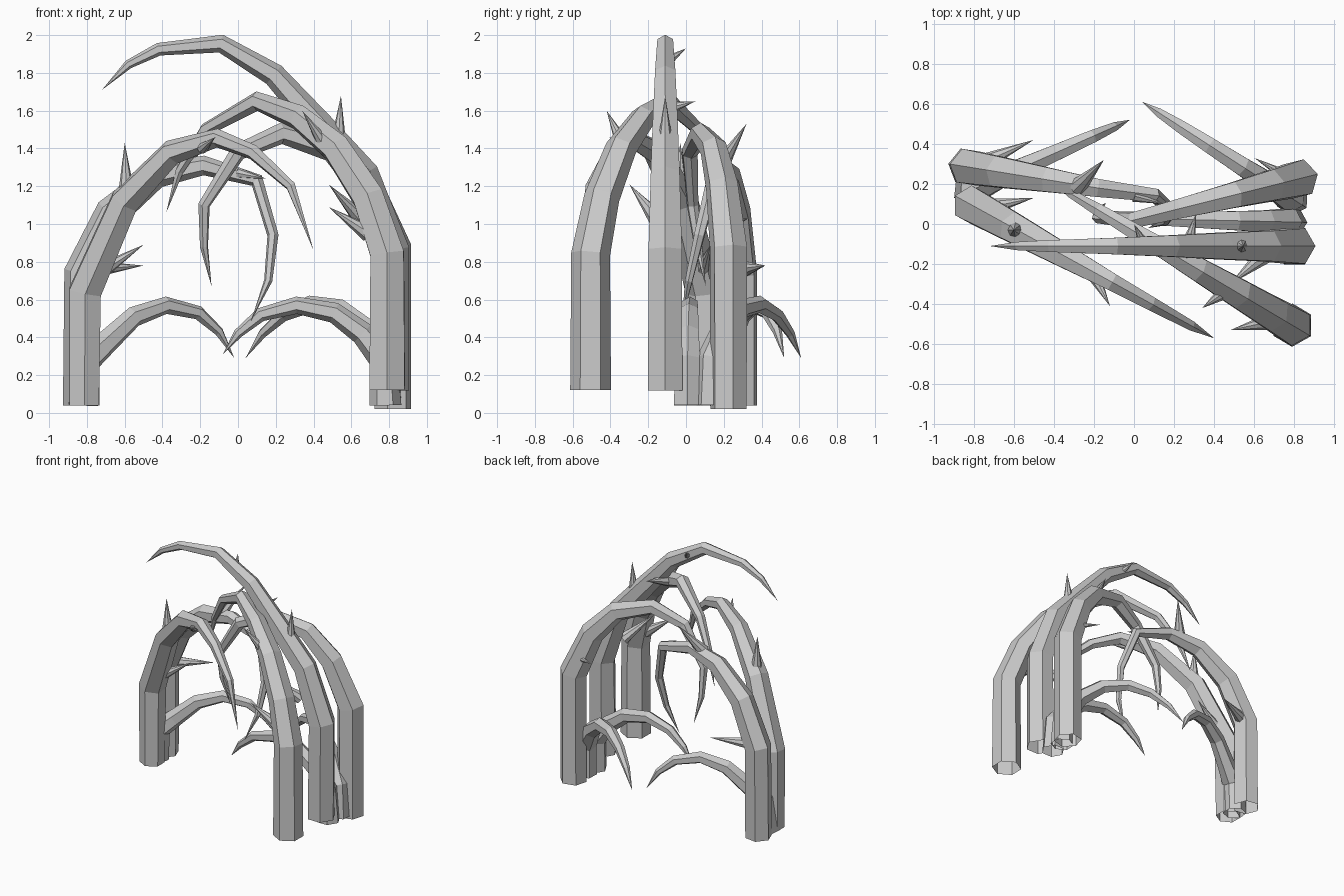
import bpy, math
from mathutils import Vector


def make(name, verts, faces):
    me = bpy.data.meshes.new(name)
    me.from_pydata([tuple(v) for v in verts], [], faces)
    me.update()
    ob = bpy.data.objects.new(name, me)
    bpy.context.collection.objects.link(ob)
    return ob


def vine(name, start, end, prof, curl=(), sides=6):
    """Tapered tube in a vertical plane through start/end (x, y); prof = (x, z, radius).
    curl gives y offsets for the last points, bending the tip out of the plane."""
    (x0, y0), (x1, y1) = start, end
    slope = (y1 - y0) / (x1 - x0)
    pts = [Vector((x, y0 + (x - x0) * slope, z)) for x, z, r in prof]
    for p, dy in zip(reversed(pts), reversed(curl)):
        p.y += dy
    flat = Vector((-slope, 1, 0)).normalized()
    verts, faces = [], []
    n = len(pts)
    for i in range(n - 1):
        a = (pts[i] - pts[i - 1]).normalized() if i else Vector((0, 0, 1))
        b = (pts[i + 1] - pts[i]).normalized()
        tan = (a + b).normalized()
        out = flat.cross(tan).normalized()
        side = tan.cross(out)
        for k in range(sides):
            t = 2 * math.pi * k / sides
            verts.append(pts[i] + prof[i][2] * (out * math.cos(t) + side * math.sin(t)))
    verts.append(pts[-1])
    tip = len(verts) - 1
    for i in range(n - 1):
        for k in range(sides):
            p, q = i * sides + k, i * sides + (k + 1) % sides
            faces.append((p, q, tip) if i == n - 2 else (p, q, q + sides, p + sides))
    return make(name, verts, faces)


def thorn(base, tip, r=0.042, sides=8):
    b, t = Vector(base), Vector(tip)
    q = (t - b).to_track_quat('Z', 'Y')
    verts = [b + q @ Vector((r * math.cos(2 * math.pi * k / sides),
                             r * math.sin(2 * math.pi * k / sides), 0)) for k in range(sides)]
    faces = [(k, (k + 1) % sides, sides) for k in range(sides)] + [tuple(reversed(range(sides)))]
    return make("thorn", verts + [t], faces)


# tall vines
vine("tall_vine", (0.81, -0.11), (-0.72, -0.11),
     [(.80, .12, .105), (.805, .86, .102), (.66, 1.26, .088), (.44, 1.51, .077), (.19, 1.79, .062),
      (-.09, 1.955, .048), (-.42, 1.925, .034), (-.58, 1.845, .024), (-.72, 1.71, 0)])
vine("front_right_vine", (0.79, -0.505), (-0.38, 0.19),
     [(.79, .12, .108), (.79, .84, .103), (.69, 1.14, .094), (.52, 1.40, .083), (.32, 1.565, .068),
      (.10, 1.65, .052), (-.17, 1.50, .036), (-.31, 1.28, .024), (-.38, 1.06, 0)])
vine("front_left_vine", (-0.81, 0.095), (0.40, -0.57),
     [(-.815, .04, .09), (-.81, .64, .098), (-.60, 1.12, .085), (-.35, 1.38, .068), (-.11, 1.455, .05),
      (.08, 1.38, .04), (.28, 1.2, .028), (.40, .86, 0)])
vine("back_left_vine", (-0.83, 0.285), (0.19, 0.12),
     [(-.83, .04, .098), (-.825, .74, .098), (-.67, 1.06, .088), (-.43, 1.26, .07), (-.18, 1.31, .052),
      (.10, 1.23, .038), (.185, .94, .03), (.16, .70, .022), (.07, .49, 0)],
     curl=(.01, -.05, -.11, -.16))
vine("back_right_vine", (0.82, 0.225), (0, 0.02),
     [(.82, .02, .10), (.82, .87, .102), (.68, 1.20, .088), (.50, 1.40, .073), (.23, 1.48, .057),
      (0, 1.38, .045), (-.18, 1.10, .032), (-.18, .88, .022), (-.14, .67, 0)],
     curl=(.06, .09, .12))

# low arching shoots
vine("low_left_shoot", (-0.81, 0.17), (-0.02, 0.52),
     [(-.82, .04, .085), (-.80, .28, .08), (-.70, .37, .065), (-.55, .51, .055), (-.38, .57, .046),
      (-.21, .53, .037), (-.10, .43, .025), (-.02, .29, 0)])
vine("low_middle_shoot", (0.79, 0.01), (-0.08, 0.03),
     [(.78, .04, .085), (.77, .28, .075), (.66, .42, .063), (.51, .53, .055), (.31, .57, .046),
      (.12, .52, .037), (0, .42, .025), (-.08, .31, 0)])
vine("low_back_shoot", (0.80, 0.12), (0.04, 0.61),
     [(.79, .04, .085), (.78, .28, .08), (.68, .44, .063), (.54, .55, .053), (.38, .575, .046),
      (.24, .52, .037), (.13, .42, .025), (.04, .29, 0)])

# thorns: (base, tip)
for b, t in [
    ((.53, -.11, 1.40), (.545, -.11, 1.68)),
    ((-.59, -.03, 1.15), (-.60, -.03, 1.43)),
    ((-.77, .30, .76), (-.50, .42, .78)),
    ((-.74, .08, .74), (-.50, .13, .89)),
    ((.48, -.32, 1.39), (.34, -.42, 1.60)),
    ((.69, -.485, .95), (.48, -.53, 1.09)),
    ((.65, -.155, 1.03), (.48, -.30, 1.21)),
    ((.77, .235, 1.0), (.60, .33, 1.03)),
    ((-.28, .185, 1.31), (-.15, .32, 1.53)),
    ((.26, -.14, 1.60), (.31, .05, 1.65)),
    ((.05, -.10, 1.86), (0, 0, 1.93)),
    ((-.19, -.275, 1.40), (-.12, -.41, 1.46)),
    ((.0, .14, 1.27), (.15, .10, 1.24)),
]:
    thorn(b, t, 0.046 if (Vector(t) - Vector(b)).length > 0.2 else 0.03)
